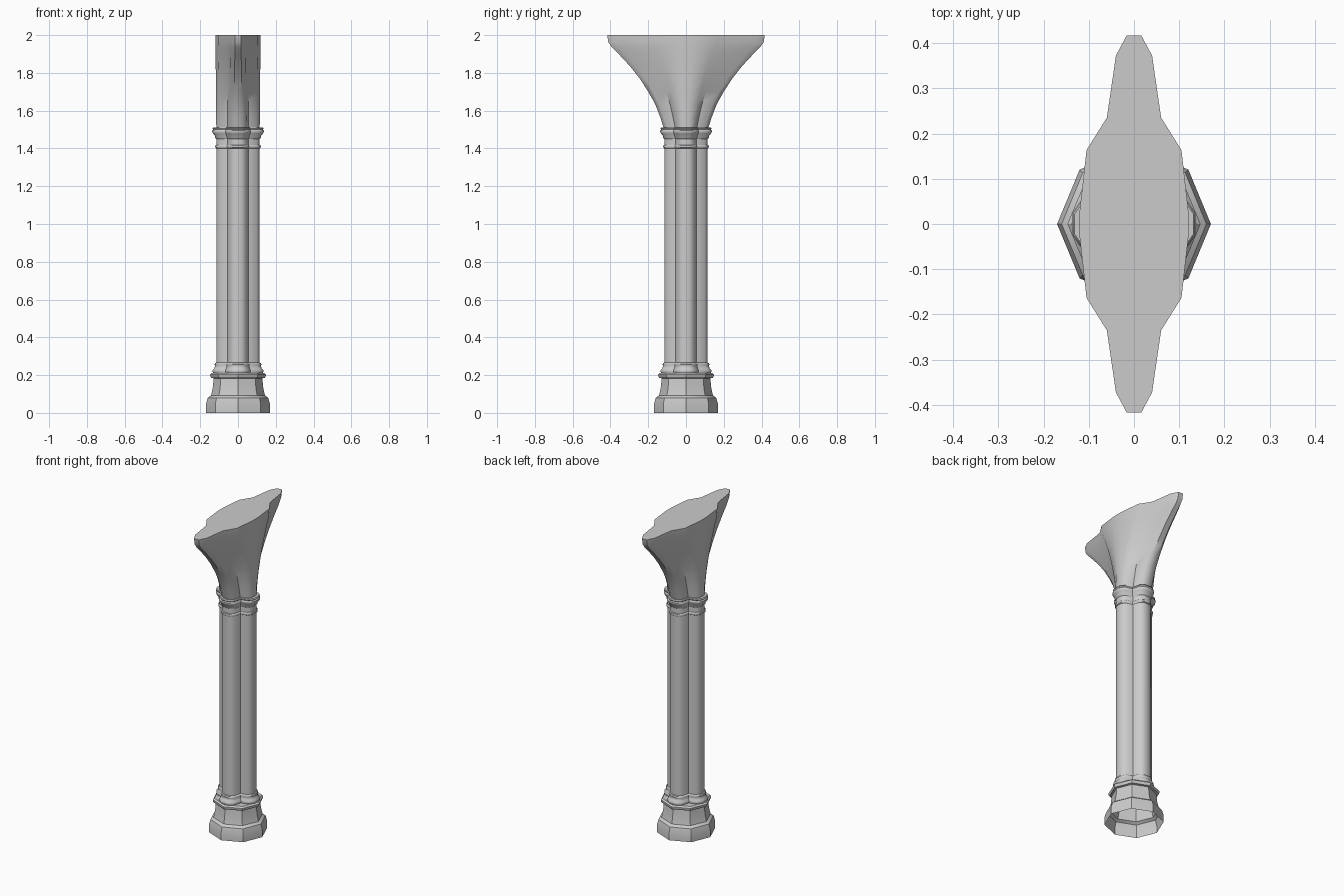
import bpy, bmesh, math

if "Cube" in bpy.data.objects:
    bpy.data.objects.remove(bpy.data.objects["Cube"])

stone = bpy.data.materials.new("grey stone")
stone.use_nodes = True
colour = (0.6, 0.6, 0.6, 1)
stone.diffuse_color = colour
stone.node_tree.nodes["Principled BSDF"].inputs["Base Color"].default_value = colour


def four_way(quarter):
    """Mirror a quarter outline, running from +x to +y, into a full ring."""
    half = quarter + [(-x, y) for x, y in reversed(quarter)]
    return half + [(-x, -y) for x, y in half]


def scaled(ring, s):
    return [(x * s, y * s) for x, y in ring]


def blend(a, b, f):
    return [(p[0] + (q[0] - p[0]) * f, p[1] + (q[1] - p[1]) * f) for p, q in zip(a, b)]


def loft(name, layers, cap_top=False, angle=42):
    """Skin a stack of (outline, height) layers."""
    bm = bmesh.new()
    rings = [[bm.verts.new((x, y, z)) for x, y in ring] for ring, z in layers]
    n = len(rings[0])
    for low, high in zip(rings, rings[1:]):
        for i in range(n):
            j = (i + 1) % n
            bm.faces.new((low[i], low[j], high[j], high[i]))
    if cap_top:
        bm.faces.new(rings[-1])
    mesh = bpy.data.meshes.new(name)
    bm.to_mesh(mesh)
    bm.free()
    mesh.materials.append(stone)
    obj = bpy.data.objects.new(name, mesh)
    bpy.context.collection.objects.link(obj)
    bpy.ops.object.select_all(action="DESELECT")
    obj.select_set(True)
    bpy.context.view_layer.objects.active = obj
    bpy.ops.object.shade_smooth_by_angle(angle=math.radians(angle))
    return obj


# Outlines: four-lobed shaft, spread top, and octagon with a corner on each axis
R = 0.115
lobes = four_way([(R, 0.02), (0.098, 0.044), (0.056, 0.056), (0.044, 0.098), (0.02, R)])
spread = four_way([(0.12, 0.03), (0.105, 0.163), (0.06, 0.235), (0.04, 0.372), (0.016, 0.417)])
octagon = [(math.cos(i * math.pi / 4), math.sin(i * math.pi / 4)) for i in range(8)]


def moulding(name, profile):
    return loft(name, [(scaled(lobes, r / R), z) for r, z in profile])


# Octagonal plinth, open underneath
plinth = [(0.17, 0), (0.17, 0.045), (0.16, 0.08), (0.143, 0.092), (0.134, 0.13),
          (0.129, 0.183), (0.142, 0.186), (0.147, 0.195), (0.147, 0.203), (0.138, 0.212)]
loft("plinth", [(scaled(octagon, r), z) for r, z in plinth], cap_top=True, angle=30)

# Shaft and its mouldings
moulding("shaft", [(R, 0.21), (R, 1.5)])
moulding("base_moulding", [(0.13, 0.21), (0.135, 0.217), (0.134, 0.228), (0.125, 0.237),
                           (0.121, 0.25), (0.124, 0.256), (0.121, 0.264), (0.114, 0.267)])
moulding("neck_ring", [(0.114, 1.4), (0.12, 1.404), (0.121, 1.41), (0.12, 1.416), (0.114, 1.42)])
moulding("capital_moulding", [(0.114, 1.45), (0.121, 1.456), (0.123, 1.468), (0.131, 1.476),
                              (0.137, 1.487), (0.137, 1.494), (0.131, 1.499),
                              (0.135, 1.505), (0.131, 1.511), (0.112, 1.511)])

# Flared capital, spreading from the lobed outline to the long one
flare = [(0, 1.5), (0.07, 1.565), (0.16, 1.635), (0.28, 1.7), (0.43, 1.77), (0.6, 1.835),
         (0.8, 1.9), (0.92, 1.937), (0.98, 1.962), (1, 2)]
loft("flared_capital", [(blend(lobes, spread, f), z) for f, z in flare], cap_top=True)
